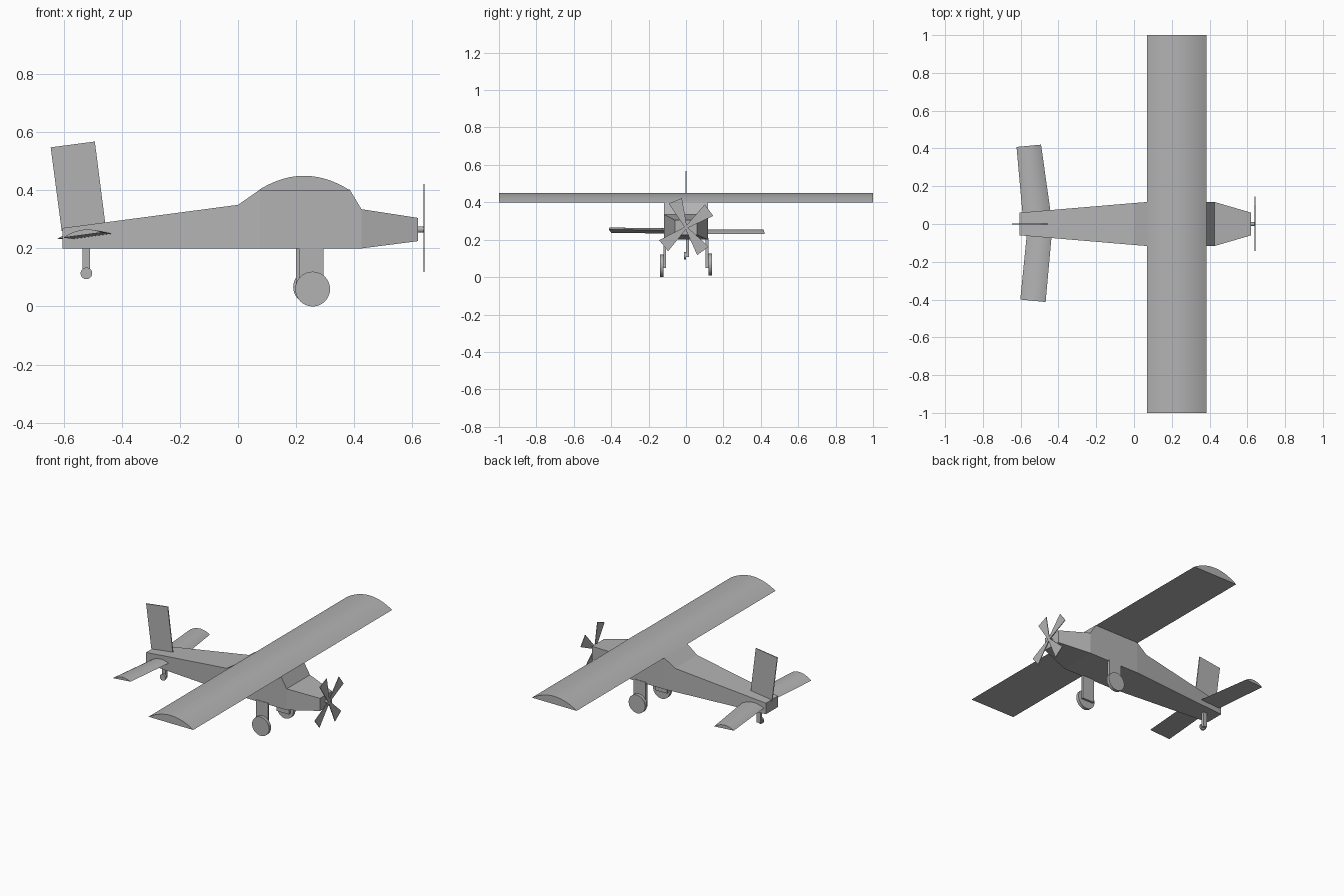
import bpy, bmesh, math
from mathutils import Vector

cube = bpy.data.objects.get("Cube")
if cube:
    bpy.data.objects.remove(cube)

grey = bpy.data.materials.new("plain grey")
grey.use_nodes = True
colour = (0.45, 0.45, 0.45, 1)
grey.diffuse_color = colour
grey.node_tree.nodes["Principled BSDF"].inputs["Base Color"].default_value = colour


def loft(name, sections, smooth=False):
    """Skin a row of matching closed sections and cap both ends."""
    bm = bmesh.new()
    rings = [[bm.verts.new(p) for p in s] for s in sections]
    for a, b in zip(rings, rings[1:]):
        for i in range(len(a)):
            j = (i + 1) % len(a)
            bm.faces.new((a[i], a[j], b[j], b[i]))
    bm.faces.new(rings[0])
    bm.faces.new(rings[-1])
    bmesh.ops.recalc_face_normals(bm, faces=bm.faces)
    mesh = bpy.data.meshes.new(name)
    bm.to_mesh(mesh)
    bm.free()
    mesh.materials.append(grey)
    obj = bpy.data.objects.new(name, mesh)
    bpy.context.collection.objects.link(obj)
    if smooth:
        bpy.ops.object.select_all(action='DESELECT')
        obj.select_set(True)
        bpy.context.view_layer.objects.active = obj
        bpy.ops.object.shade_smooth_by_angle(angle=math.radians(30))
    return obj


def airfoil(back, front, height, steps=20):
    """Flat-bottomed section with an arched top."""
    back, front = Vector(back), Vector(front)
    return [back.lerp(front, i / steps)
            + Vector((0, 0, 4 * height * (i / steps) * (1 - i / steps)))
            for i in range(steps + 1)]


def box(name, x0, x1, y0, y1, z0, z1):
    return loft(name, [[(x0, y0, z), (x1, y0, z), (x1, y1, z), (x0, y1, z)]
                       for z in (z0, z1)])


def disc(name, x, z, radius, y0, y1, sides=32):
    turn = [2 * math.pi * i / sides for i in range(sides)]
    return loft(name, [[(x + radius * math.cos(a), y, z + radius * math.sin(a))
                        for a in turn] for y in (y0, y1)], True)


# Fuselage: x, half width, bottom, top
stations = [(-0.605, 0.06, 0.2, 0.27), (0, 0.111, 0.2, 0.35),
            (0.075, 0.117, 0.2, 0.402), (0.385, 0.117, 0.2, 0.402),
            (0.425, 0.117, 0.2, 0.335), (0.62, 0.06, 0.225, 0.305)]
loft("fuselage", [[(x, -w, lo), (x, w, lo), (x, w, hi), (x, -w, hi)]
                  for x, w, lo, hi in stations])

# Main wing
loft("wing", [airfoil((0.07, y, 0.4), (0.385, y, 0.4), 0.05) for y in (-1, 1)], True)

# Tailplane halves, each swept and tilted slightly differently
loft("right_tailplane", [airfoil((-0.565, -0.03, 0.232), (-0.433, -0.03, 0.25), 0.018),
                         airfoil((-0.602, -0.4, 0.237), (-0.468, -0.413, 0.255), 0.018)], True)
loft("left_tailplane", [airfoil((-0.588, 0.03, 0.235), (-0.437, 0.03, 0.232), 0.022),
                        airfoil((-0.622, 0.408, 0.233), (-0.492, 0.42, 0.23), 0.022)], True)

# Fin
fin = [(-0.607, 0.26), (-0.455, 0.27), (-0.493, 0.568), (-0.645, 0.548)]
loft("tail_fin", [[(x, y, z) for x, z in fin] for y in (-0.003, 0.003)])

# Landing gear
box("right_leg", 0.21, 0.295, -0.12, -0.107, 0.05, 0.21)
box("left_leg", 0.2, 0.285, 0.104, 0.12, 0.05, 0.21)
disc("right_wheel", 0.257, 0.06, 0.06, -0.14, -0.12)
disc("left_wheel", 0.248, 0.067, 0.058, 0.12, 0.14)
box("tail_leg", -0.535, -0.51, 0, 0.017, 0.107, 0.21)
disc("tail_wheel", -0.522, 0.114, 0.02, -0.012, 0)

# Propeller shaft and blades
hub_z = 0.265
ring = [2 * math.pi * i / 16 for i in range(16)]
loft("propeller_shaft", [[(x, 0.011 * math.cos(a), hub_z + 0.011 * math.sin(a))
                          for a in ring] for x in (0.61, 0.642)], True)
for n, degrees in enumerate((112, 37, -54, -141)):
    a = math.radians(degrees)
    along = Vector((0, math.cos(a), math.sin(a)))
    across = Vector((0, -math.sin(a), math.cos(a)))
    hub = Vector((0.64, 0, hub_z))
    plan = [(0, -0.006), (0.154, -0.038), (0.154, 0.038), (0, 0.006)]
    loft(f"propeller_blade_{n + 1}",
         [[hub + along * r + across * s + Vector((dx, 0, 0)) for r, s in plan]
          for dx in (-0.002, 0.002)])
